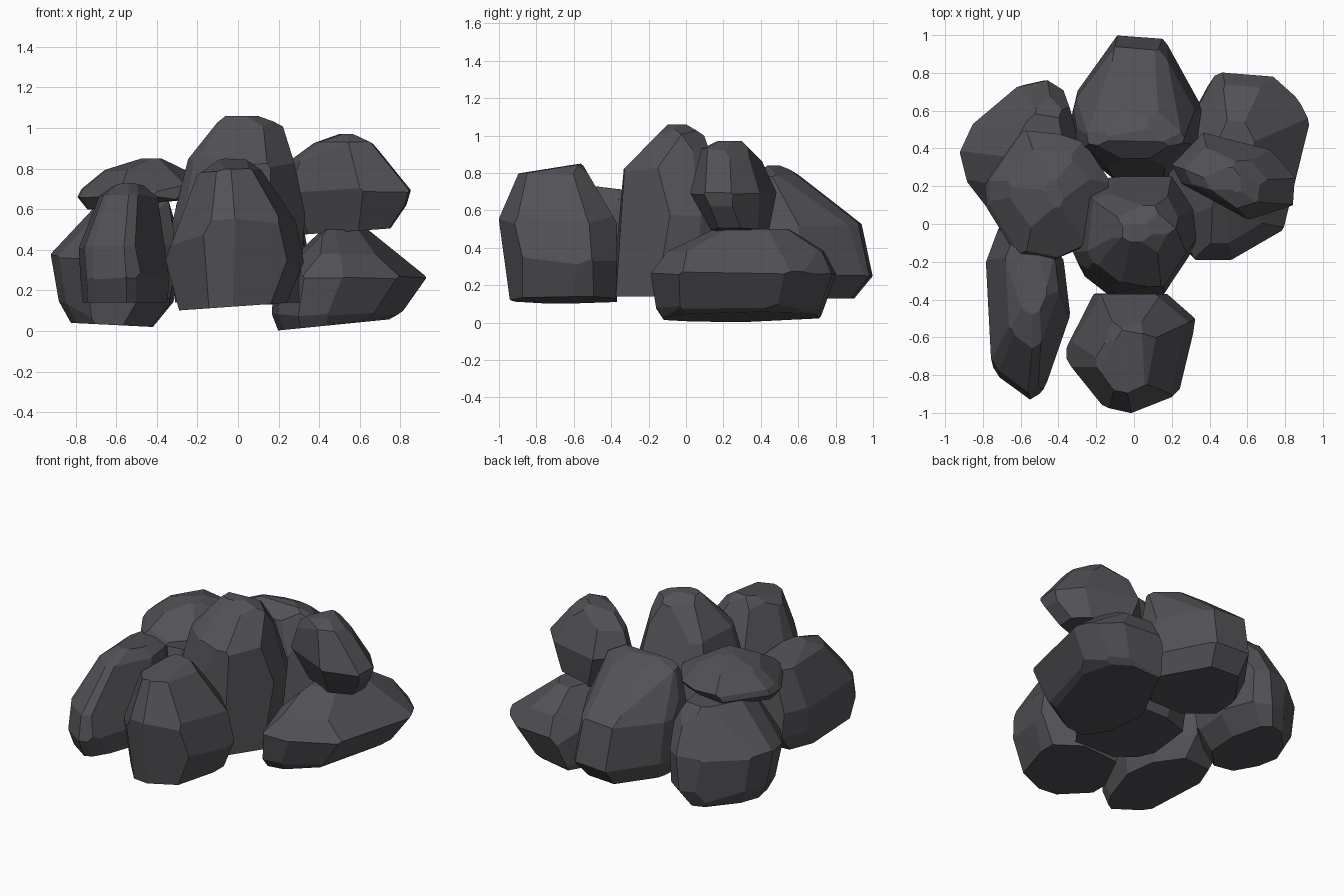
import bpy, bmesh, math
from mathutils import Vector

if "Cube" in bpy.data.objects:
    bpy.data.objects.remove(bpy.data.objects["Cube"])

stone = bpy.data.materials.new("dark_stone")
stone.diffuse_color = (0.085, 0.085, 0.095, 1)
stone.use_nodes = True
stone.node_tree.nodes["Principled BSDF"].inputs["Base Color"].default_value = stone.diffuse_color


def fit(pts, box):
    """Stretch an outline so that it fills the box (x0, x1, y0, y1)."""
    xs, ys = [p[0] for p in pts], [p[1] for p in pts]
    x0, x1, y0, y1 = box
    return [(x0 + (x - min(xs)) / (max(xs) - min(xs)) * (x1 - x0),
             y0 + (y - min(ys)) / (max(ys) - min(ys)) * (y1 - y0)) for x, y in pts]


def broad_planes(bm, spread):
    """Group neighbouring hull faces by direction into broad chiselled planes."""
    groups = []
    for f in sorted(bm.faces, key=lambda f: -f.calc_area()):
        near = max(groups, key=lambda g: g[0].dot(f.normal), default=None)
        if near and near[0].angle(f.normal) < spread:
            near[1].append(f)
        else:
            groups.append((f.normal.copy(), [f]))
    for _, faces in groups:
        area = sum(f.calc_area() for f in faces)
        n = sum((f.normal * f.calc_area() for f in faces), Vector()).normalized()
        yield n * (sum(n.dot(f.calc_center_median()) * f.calc_area() for f in faces) / area), n


def rock(name, outline, levels, tilt=0.0, spread=16):
    """Faceted boulder: plan outline fitted to the extents at each height, then chiselled."""
    hull = bmesh.new()
    for i, (z, *box) in enumerate(levels):
        ring = outline[::2] if i == len(levels) - 1 else outline
        for x, y in fit(ring, box):
            dz = tilt * (x - (box[0] + box[1]) / 2) if i == 0 else 0
            hull.verts.new((x, y, z + dz))
    bmesh.ops.convex_hull(hull, input=hull.verts[:])
    hull.normal_update()
    mid = sum((v.co for v in hull.verts), Vector()) / len(hull.verts)
    bm = bmesh.new()
    bmesh.ops.create_cube(bm, size=3)
    bmesh.ops.translate(bm, verts=bm.verts[:], vec=mid)
    for co, n in broad_planes(hull, math.radians(spread)):
        if n.dot(mid - co) > 0:
            co, n = co, -n
        geom = bm.verts[:] + bm.edges[:] + bm.faces[:]
        cut = bmesh.ops.bisect_plane(bm, geom=geom, plane_co=co, plane_no=n, clear_outer=True)
        edges = [e for e in cut["geom_cut"] if isinstance(e, bmesh.types.BMEdge)]
        if edges:
            bmesh.ops.contextual_create(bm, geom=edges)
    hull.free()
    bmesh.ops.remove_doubles(bm, verts=bm.verts[:], dist=0.008)
    bmesh.ops.recalc_face_normals(bm, faces=bm.faces[:])
    mesh = bpy.data.meshes.new(name)
    bm.to_mesh(mesh)
    bm.free()
    mesh.materials.append(stone)
    bpy.context.collection.objects.link(bpy.data.objects.new(name, mesh))


# Front and middle boulders
rock("front_rock",
     [(-.34, -.65), (-.34, -.75), (-.16, -.97), (-.02, -1), (.22, -.91),
      (.31, -.6), (.31, -.5), (.15, -.36), (-.2, -.36)],
     [(.12, -.29, .24, -.94, -.38), (.33, -.35, .32, -.97, -.36),
      (.55, -.30, .27, -1, -.38), (.79, -.17, .11, -.90, -.52), (.84, -.10, .05, -.68, -.55)], .07)
rock("centre_rock",
     [(-.28, .19), (-.32, -.16), (-.28, -.25), (-.13, -.37), (0, -.39), (.17, -.37),
      (.33, -.12), (.31, .08), (.2, .25), (-.12, .25)],
     [(.14, -.30, .29, -.38, .20), (.45, -.33, .33, -.38, .25), (.65, -.30, .32, -.36, .23),
      (.85, -.24, .28, -.31, .16), (1.02, -.11, .19, -.14, .06), (1.06, -.06, .10, -.1, 0)])
rock("back_rock",
     [(-.09, 1), (-.3, .7), (-.33, .57), (-.32, .42), (-.12, .25),
      (.17, .25), (.35, .42), (.36, .6), (.2, .92), (.15, .98)],
     [(.13, -.28, .28, .32, .90), (.25, -.33, .36, .25, 1),
      (.52, -.33, .33, .28, .94), (.79, -.25, .25, .37, .61), (.84, -.14, .15, .42, .50)])

# Left boulders
rock("left_front_rock",
     [(-.72, -.02), (-.79, -.2), (-.76, -.75), (-.72, -.81), (-.55, -.93),
      (-.5, -.9), (-.42, -.76), (-.33, -.45), (-.36, -.2), (-.5, 0)],
     [(.14, -.76, -.35, -.87, -.10), (.26, -.78, -.34, -.93, 0),
      (.42, -.78, -.36, -.89, 0), (.67, -.68, -.41, -.66, -.05), (.72, -.60, -.47, -.50, -.34)])
rock("left_back_rock",
     [(-.92, .38), (-.88, .22), (-.75, .06), (-.5, .03), (-.3, .2),
      (-.28, .45), (-.36, .7), (-.46, .76), (-.6, .73), (-.85, .53)],
     [(.03, -.82, -.42, .10, .70), (.14, -.88, -.32, .06, .76),
      (.36, -.92, -.28, .03, .76), (.52, -.80, -.30, .08, .69), (.65, -.67, -.36, .16, .58)], -.05)
rock("left_top_rock",
     [(-.6, .49), (-.79, .22), (-.78, .1), (-.61, -.17), (-.4, -.19),
      (-.26, -.13), (-.14, .12), (-.14, .24), (-.26, .42), (-.4, .48)],
     [(.62, -.75, -.30, -.1, .35), (.66, -.79, -.18, -.19, .47),
      (.70, -.77, -.14, -.17, .49), (.79, -.66, -.25, -.03, .40), (.85, -.47, -.39, .08, .25)], .05)

# Right boulders
rock("right_low_rock",
     [(.46, .8), (.3, .6), (.17, .3), (.2, 0), (.32, -.19), (.5, -.19),
      (.76, -.05), (.88, .3), (.92, .54), (.85, .68), (.73, .78)],
     [(.03, .20, .74, -.12, .71), (.08, .17, .79, -.16, .74),
      (.26, .18, .92, -.19, .80), (.38, .29, .79, -.1, .74), (.5, .42, .62, .15, .55)], .1)
rock("right_top_rock",
     [(.2, .32), (.25, .22), (.42, .12), (.6, .03), (.82, .1),
      (.83, .25), (.7, .4), (.59, .43), (.36, .49)],
     [(.49, .32, .75, .14, .44), (.62, .24, .83, .06, .47), (.69, .2, .85, .03, .48),
      (.85, .27, .73, .06, .42), (.93, .38, .65, .08, .34), (.97, .50, .57, .17, .3)], .07)
